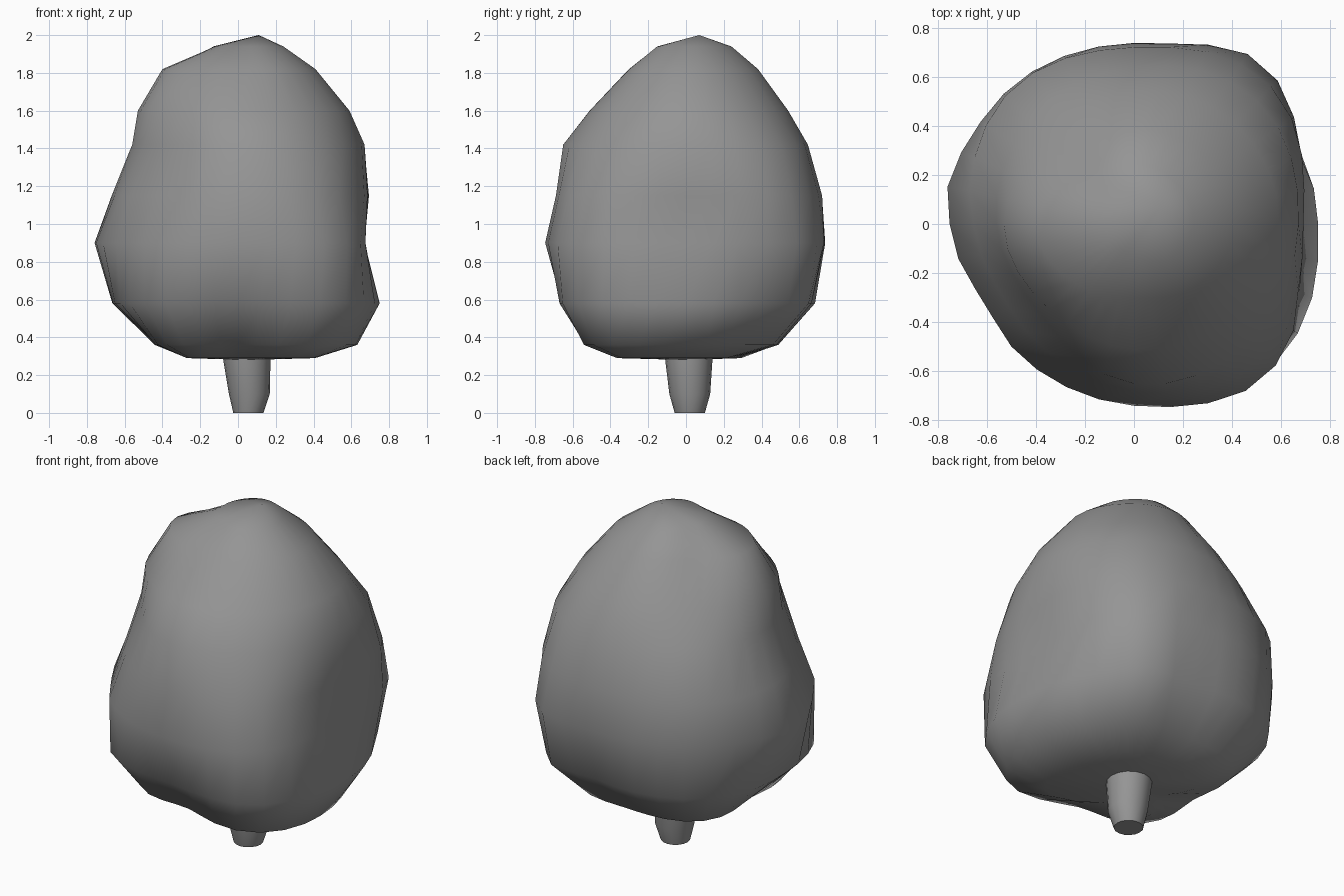
import bpy, bmesh, math

if "Cube" in bpy.data.objects:
    bpy.data.objects.remove(bpy.data.objects["Cube"])

SIDES = 32


def spline(vals, t):
    # Periodic Catmull-Rom interpolation around a ring
    n, i = len(vals), int(math.floor(t))
    f = t - i
    a, b, c, d = (vals[(i + k) % n] for k in (-1, 0, 1, 2))
    return b + 0.5 * f * (c - a + f * (2*a - 5*b + 4*c - d + f * (3*(b - c) + d - a)))


def loft(name, rings, bottom=None, top=None):
    # Skin a stack of rings; close each end with a pole point or a flat cap
    bm = bmesh.new()
    loops = [[bm.verts.new(p) for p in ring] for ring in rings]
    n = len(loops[0])
    for lo, hi in zip(loops, loops[1:]):
        for i in range(n):
            j = (i + 1) % n
            bm.faces.new((lo[i], lo[j], hi[j], hi[i]))
    for loop, pole in ((loops[0], bottom), (loops[-1], top)):
        if pole is None:
            bm.faces.new(loop)
        else:
            tip = bm.verts.new(pole)
            for i in range(n):
                bm.faces.new((loop[i], loop[(i + 1) % n], tip))
    bmesh.ops.recalc_face_normals(bm, faces=bm.faces)
    mesh = bpy.data.meshes.new(name)
    bm.to_mesh(mesh)
    bm.free()
    obj = bpy.data.objects.new(name, mesh)
    bpy.context.collection.objects.link(obj)
    obj.data.materials.append(grey)
    return obj


grey = bpy.data.materials.new("dark_grey")
grey.diffuse_color = (0.3, 0.3, 0.3, 1)
grey.use_nodes = True
grey.node_tree.nodes["Principled BSDF"].inputs["Base Color"].default_value = grey.diffuse_color

# Foliage: height, then radius towards E, NE, N, NW, W, SW, S, SE
levels = [
    (0.29, (.36, .26, .25, .36, .17, .36, .24, .48)),
    (0.36, (.62, .56, .49, .54, .42, .53, .46, .69)),
    (0.58, (.75, .75, .69, .73, .66, .70, .64, .80)),
    (0.90, (.66, .82, .74, .75, .74, .71, .74, .81)),
    (1.15, (.69, .79, .72, .74, .65, .62, .68, .76)),
    (1.42, (.67, .71, .64, .60, .56, .53, .65, .67)),
    (1.60, (.59, .58, .54, .49, .53, .49, .51, .55)),
    (1.82, (.41, .40, .38, .31, .40, .34, .30, .36)),
    (1.94, (.24, .24, .24, .17, .12, .12, .13, .20)),
]
# Finer lumps and dents: angle, height, amount
lumps = [(56, .65, .05), (76, .65, -.03), (30, .65, -.02),
         (208, .9, -.03), (168, .9, .03), (305, .7, .02)]
rings = []
for z, radii in levels:
    ring = []
    for i in range(SIDES):
        a = 2 * math.pi * i / SIDES
        r = spline(radii, 8 * i / SIDES)
        for deg, lz, amount in lumps:
            da = (math.degrees(a) - deg + 180) % 360 - 180
            r += amount * math.exp(-(da / 12) ** 2 - ((z - lz) / .25) ** 2)
        ring.append((r * math.cos(a), r * math.sin(a), z))
    rings.append(ring)
foliage = loft("foliage", rings, bottom=(0.05, 0, 0.28), top=(0.11, 0.07, 2.0))
foliage.data.shade_smooth()

# Trunk: height, centre x, centre y, radius
trunk_rings = []
for z, cx, cy, r in ((0, .055, .02, .08), (.1, .06, .02, .108),
                     (.28, .047, .015, .125), (.4, .045, .015, .13)):
    trunk_rings.append([(cx + r * math.cos(2 * math.pi * i / 16),
                         cy + r * math.sin(2 * math.pi * i / 16), z) for i in range(16)])
trunk = loft("trunk", trunk_rings)
bpy.context.view_layer.objects.active = trunk
trunk.select_set(True)
bpy.ops.object.shade_smooth_by_angle(angle=math.radians(40))
